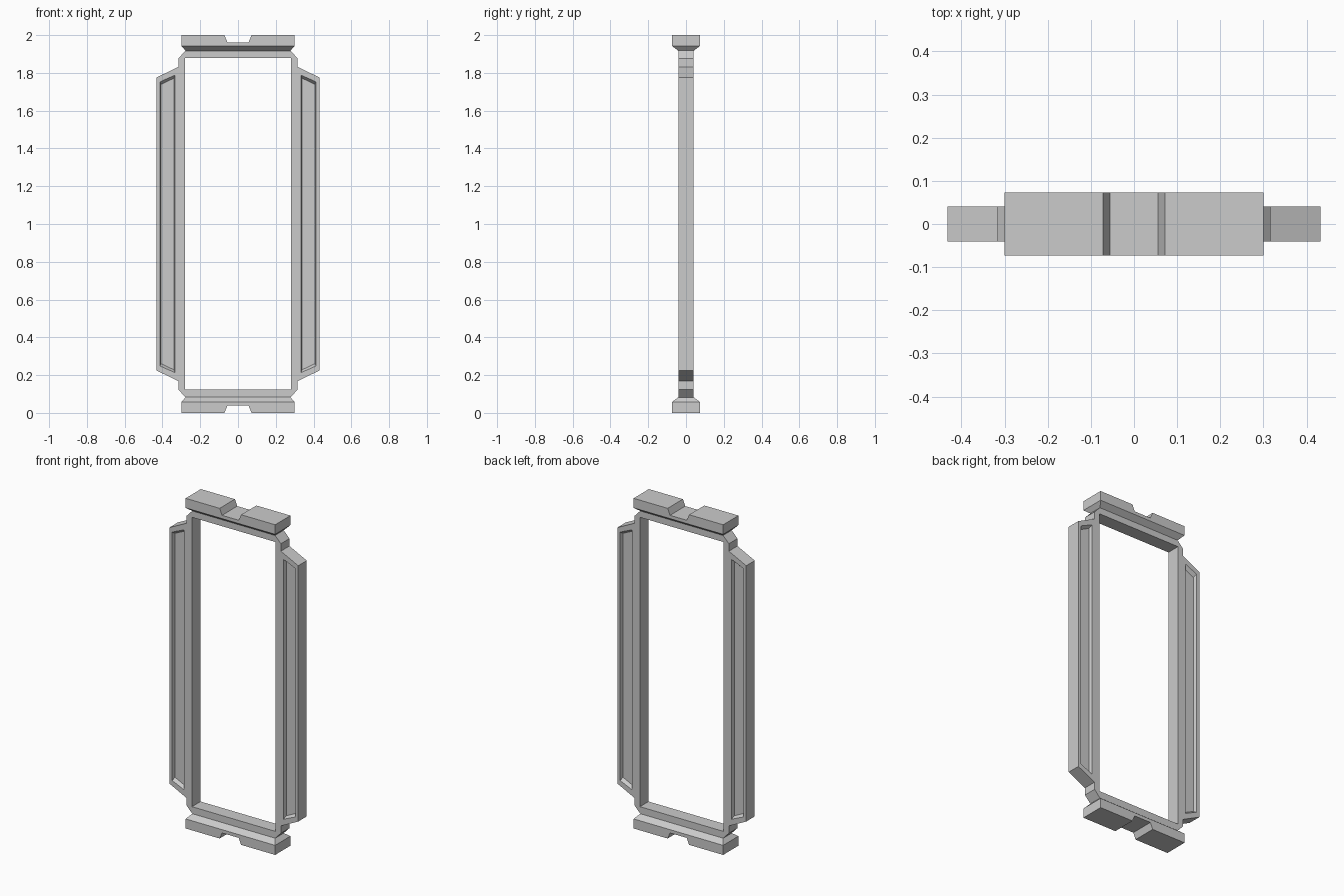
import bpy, bmesh

if "Cube" in bpy.data.objects:
    bpy.data.objects.remove(bpy.data.objects["Cube"])

H = 2.0            # overall height
FY, CY = 0.041, 0.073   # half depth of frame and of end caps


def to_object(bm, name):
    bmesh.ops.recalc_face_normals(bm, faces=bm.faces)
    me = bpy.data.meshes.new(name)
    bm.to_mesh(me)
    bm.free()
    ob = bpy.data.objects.new(name, me)
    bpy.context.collection.objects.link(ob)
    return ob


def loft(front, back, y0, y1):
    """Solid between two x-z outlines with matching point counts."""
    bm = bmesh.new()
    a = [bm.verts.new((x, y0, z)) for x, z in front]
    b = [bm.verts.new((x, y1, z)) for x, z in back]
    n = len(a)
    bm.faces.new(a)
    bm.faces.new(b[::-1])
    for i in range(n):
        j = (i + 1) % n
        bm.faces.new((a[i], b[i], b[j], a[j]))
    bmesh.ops.recalc_face_normals(bm, faces=bm.faces)
    return bm


def cut(target, cutter):
    mod = target.modifiers.new("cut", 'BOOLEAN')
    mod.operation = 'DIFFERENCE'
    mod.solver = 'EXACT'
    mod.object = cutter
    cutter.hide_render = True
    bpy.context.view_layer.objects.active = target
    bpy.ops.object.modifier_apply(modifier=mod.name)
    bpy.data.objects.remove(cutter)


# Frame with stepped, winged silhouette
quarter = [(0.277, 1.918), (0.316, 1.877), (0.316, 1.832), (0.432, 1.775)]
right = quarter + [(x, H - z) for x, z in reversed(quarter)]
outline = right + [(-x, z) for x, z in reversed(right)]
frame = to_object(loft(outline, outline, -FY, FY), "frame")

# Central opening
hole = [(-0.28, 0.125), (0.28, 0.125), (0.28, 1.878), (-0.28, 1.878)]
cut(frame, to_object(loft(hole, hole, -0.2, 0.2), "opening_cutter"))

# Tapered recesses in the wings, front and back
rim = [(0.333, 0.212), (0.413, 0.248), (0.413, 1.752), (0.333, 1.788)]
floor = [(0.339, 0.228), (0.407, 0.261), (0.407, 1.739), (0.339, 1.772)]
DEPTH, EXTRA = 0.02, 0.01
outer = [(r[0] + (r[0] - f[0]) * EXTRA / DEPTH, r[1] + (r[1] - f[1]) * EXTRA / DEPTH)
         for r, f in zip(rim, floor)]
for sx in (-1, 1):
    for sy in (-1, 1):
        bm = loft([(sx * x, z) for x, z in outer], [(sx * x, z) for x, z in floor],
                  sy * (FY + EXTRA), sy * (FY - DEPTH))
        cut(frame, to_object(bm, "recess_cutter"))

# Notched end caps with a chamfered neck down to the frame
cap = [(-0.30, 1.942), (0.30, 1.942), (0.30, H), (0.072, H),
       (0.056, 1.962), (-0.056, 1.962), (-0.072, H), (-0.30, H)]
for name, top in (("top_cap", True), ("bottom_cap", False)):
    bm = loft(cap, cap, -CY, CY)
    base = min(bm.faces, key=lambda f: f.calc_center_median().z)
    new = bmesh.ops.extrude_discrete_faces(bm, faces=[base])["faces"][0]
    for v in new.verts:
        v.co.x *= 0.277 / 0.30
        v.co.y *= FY / CY
        v.co.z = 1.917
    if not top:
        for v in bm.verts:
            v.co.z = H - v.co.z
    to_object(bm, name)
